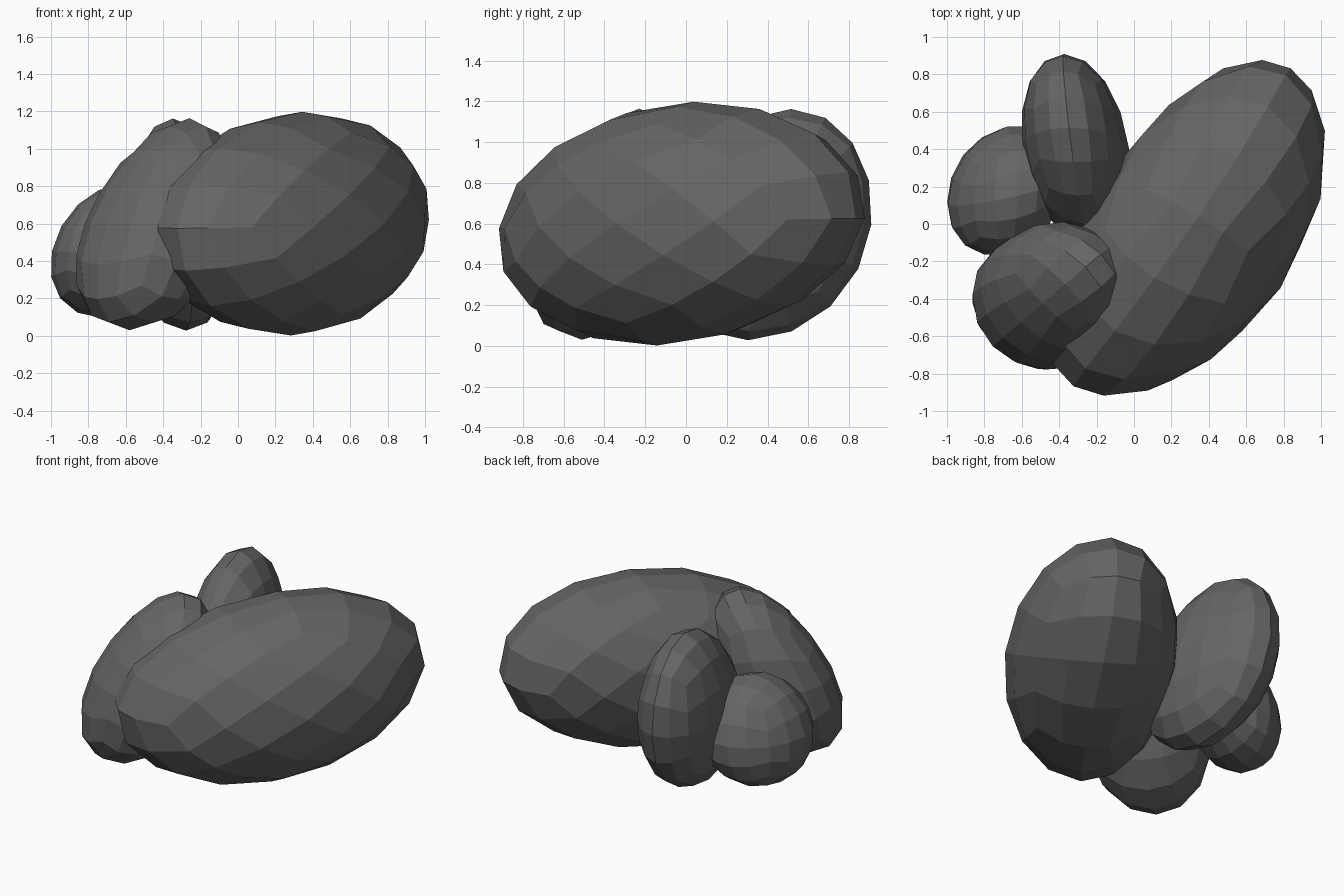
import bpy, bmesh
from math import tan, pi, radians
from mathutils import Matrix, Vector

if "Cube" in bpy.data.objects:
    bpy.data.objects.remove(bpy.data.objects["Cube"])

# Dark grey stone
stone = bpy.data.materials.new("dark_stone")
stone.diffuse_color = (0.13, 0.13, 0.13, 1)
stone.use_nodes = True
stone.node_tree.nodes["Principled BSDF"].inputs["Base Color"].default_value = stone.diffuse_color


def boulder(name, centre, a, b, c, twist=0, twist_axis='Z', taper=0, bow=0):
    """Faceted quad-sphere stretched along three half-axis vectors."""
    bm = bmesh.new()
    bmesh.ops.create_cube(bm, size=2)
    bmesh.ops.subdivide_edges(bm, edges=bm.edges[:], cuts=3, use_grid_fill=True)
    spin = Matrix.Rotation(radians(twist), 3, twist_axis)
    stretch = Matrix((a, b, c)).transposed()
    for v in bm.verts:
        # even spacing on the sphere, then turn, slim the top, bow and stretch
        p = spin @ Vector([tan(k * pi / 4) for k in v.co]).normalized()
        p.x *= 1 - taper * p.z
        p.y *= 1 - taper * p.z
        p.y += bow * (0.5 - p.x ** 2)
        v.co = stretch @ p + Vector(centre)
    bmesh.ops.recalc_face_normals(bm, faces=bm.faces[:])
    mesh = bpy.data.meshes.new(name)
    bm.to_mesh(mesh)
    bm.free()
    mesh.materials.append(stone)
    bpy.context.collection.objects.link(bpy.data.objects.new(name, mesh))


# Large boulder lying diagonally on the right
boulder("large_boulder", (0.285, -0.035, 0.6),
        (0.58, 0.85, 0.025), (0.47, -0.29, 0), (0.03, 0.09, 0.598),
        45, 'Y', bow=0.12)

# Upright boulder leaning on it at the front left
boulder("front_boulder", (-0.42, -0.37, 0.597),
        (0.4, -0.034, 0), (0, 0.37, 0), (0.16, 0.14, 0.567), 45, 'Z', taper=0.13)

# Slim upright boulder at the back
boulder("back_boulder", (-0.313, 0.41, 0.595),
        (0.285, 0, 0), (-0.06, 0.499, 0), (-0.035, 0.105, 0.567), taper=0.08)

# Small boulder at the far left
boulder("small_boulder", (-0.68, 0.18, 0.452),
        (0.315, 0.077, 0), (0, 0.34, 0), (0.055, -0.03, 0.355), taper=0.06)
